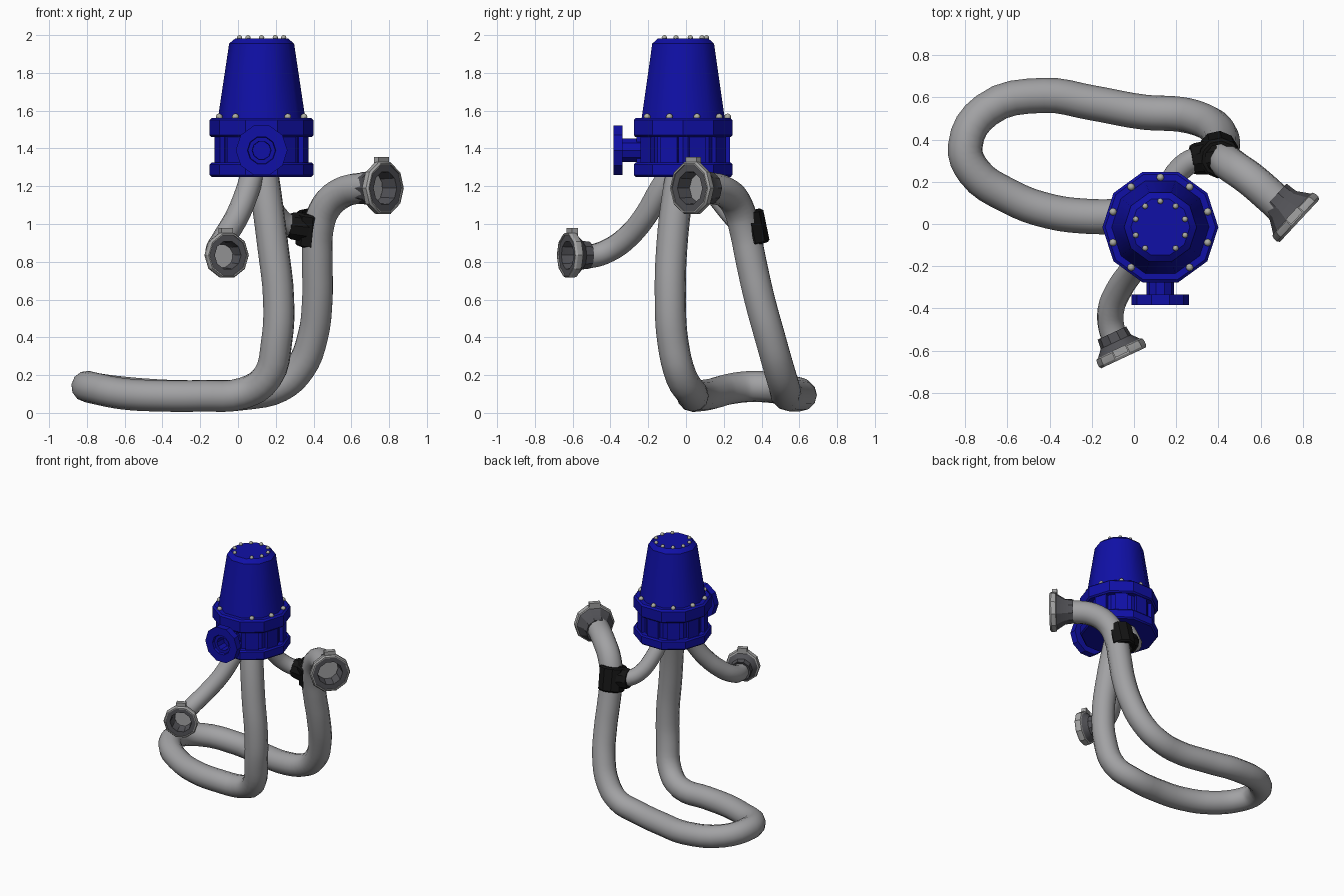
import bpy, bmesh, math
from mathutils import Vector, Matrix

if "Cube" in bpy.data.objects:
    bpy.data.objects.remove(bpy.data.objects["Cube"])


def material(name, rgb):
    m = bpy.data.materials.new(name)
    m.diffuse_color = (*rgb, 1)
    m.use_nodes = True
    m.node_tree.nodes["Principled BSDF"].inputs["Base Color"].default_value = m.diffuse_color
    return m


BLUE = material("blue_paint", (0.005, 0.005, 0.38))
HOSE = material("hose_grey", (0.36, 0.36, 0.37))
DARK = material("dark_grey", (0.085, 0.085, 0.095))
RING = material("ring_grey", (0.37, 0.37, 0.37))
BLACK = material("black_rubber", (0.007, 0.007, 0.007))
STEEL = material("bolt_steel", (0.42, 0.42, 0.37))

CX, CY = 0.125, -0.015          # vertical axis of the pump body


def finish(name, bm, mat, matrix=Matrix(), angle=30):
    bmesh.ops.remove_doubles(bm, verts=bm.verts, dist=1e-5)
    bmesh.ops.recalc_face_normals(bm, faces=bm.faces)
    mesh = bpy.data.meshes.new(name)
    bm.to_mesh(mesh)
    bm.free()
    ob = bpy.data.objects.new(name, mesh)
    bpy.context.collection.objects.link(ob)
    ob.matrix_world = matrix
    mesh.materials.append(mat)
    select(ob)
    bpy.ops.object.shade_smooth_by_angle(angle=math.radians(angle))
    return ob


def select(ob):
    bpy.ops.object.select_all(action='DESELECT')
    ob.select_set(True)
    bpy.context.view_layer.objects.active = ob


def lathe(name, profile, mat, matrix, closed=False, sides=10, angle=30):
    """Turn (radius, height) points around local z."""
    bm = bmesh.new()
    rings = [[bm.verts.new((r * math.cos(math.tau * i / sides),
                            r * math.sin(math.tau * i / sides), z))
              for i in range(sides)] for r, z in profile]
    pairs = list(zip(rings, rings[1:]))
    if closed:
        pairs.append((rings[-1], rings[0]))
    for a, b in pairs:
        for i in range(sides):
            j = (i + 1) % sides
            bm.faces.new((a[i], a[j], b[j], b[i]))
    return finish(name, bm, mat, matrix, angle)


def aim(origin, axis):
    return Matrix.Translation(origin) @ Vector(axis).to_track_quat('Z', 'Y').to_matrix().to_4x4()


def box(bm, size, matrix):
    bmesh.ops.create_cube(bm, size=1, matrix=matrix @ Matrix.Diagonal((*size, 1)))


def hose(name, points, radius):
    cu = bpy.data.curves.new(name, 'CURVE')
    cu.dimensions = '3D'
    cu.bevel_depth, cu.bevel_resolution = radius, 4
    cu.resolution_u, cu.use_fill_caps = 4, True
    sp = cu.splines.new('BEZIER')
    sp.bezier_points.add(len(points) - 1)
    for bp, p in zip(sp.bezier_points, points):
        bp.co = p
        bp.handle_left_type = bp.handle_right_type = 'AUTO'
    ob = bpy.data.objects.new(name, cu)
    bpy.context.collection.objects.link(ob)
    select(ob)
    bpy.ops.object.convert(target='MESH')
    ob = bpy.context.object
    ob.data.materials.clear()
    ob.data.materials.append(HOSE)
    bpy.ops.object.shade_smooth_by_angle(angle=math.radians(50))


def coupling(name, face_centre, axis, R, length):
    """Flared socket with a light rim and a lug; axis points out of the mouth."""
    axis = Vector(axis).normalized()
    m = aim(Vector(face_centre) - axis * length, axis)
    L = length
    lathe(name + "_cone", [(.60 * R, 0), (.64 * R, L * .35), (.92 * R, L - .045), (.92 * R, L - .008),
                           (.62 * R, L - .008), (.55 * R, .03), (.45 * R, .01)], DARK, m, closed=True)
    lathe(name + "_rim", [(.88 * R, L - .05), (.97 * R, L - .045), (R, L - .03), (R, L - .012),
                          (.94 * R, L), (.88 * R, L)], RING, m, closed=True)
    bm = bmesh.new()
    box(bm, (.55 * R, .05, .035), Matrix.Translation((0, R - .005, L - .035)))
    finish(name + "_lug", bm, RING, m)


def bolts(name, ring_radius, z, size, count=10):
    """Ring of round bolts, leaving out the one at the front."""
    bm = bmesh.new()
    for i in range(count - 1):
        a = -math.pi / 2 + math.tau * (i + 1) / count
        bmesh.ops.create_uvsphere(bm, u_segments=8, v_segments=6, radius=size, matrix=Matrix.Translation(
            (CX + ring_radius * math.cos(a), CY + ring_radius * math.sin(a), z)))
    finish(name, bm, STEEL, angle=60)


centre = Matrix.Translation((CX, CY, 0))

# Pump body: lower flange, recessed waist, upper flange
lathe("pump_body", [(0, 1.25), (.265, 1.25), (.275, 1.26), (.275, 1.315), (.265, 1.325), (.232, 1.325),
                    (.232, 1.46), (.265, 1.46), (.275, 1.47), (.275, 1.55), (.262, 1.562), (0, 1.562)],
      BLUE, centre)

# Pads around the waist
bm = bmesh.new()
for i in range(10):
    turn = Matrix.Rotation(math.tau * (i + .5) / 10, 4, 'Z')
    box(bm, (.05, .09, .145), turn @ Matrix.Translation((.222, 0, 1.392)))
finish("waist_pads", bm, BLUE, centre)

# Tapered lid
lathe("lid", [(.232, 1.555), (.172, 1.955), (.14, 1.982), (0, 1.982)], BLUE, centre, angle=40)
bolts("lid_bolts", .123, 1.986, .014)
bolts("flange_bolts", .236, 1.567, .018)

# Front port with flange and stepped bore
lathe("front_port", [(0, 0), (.065, 0), (.065, .125), (.137, .125), (.137, .175), (.075, .175),
                     (.072, .155), (.05, .155), (.048, .08), (0, .08)], BLUE,
      aim((CX, -.21, 1.39), (0, -1, 0)))

# Long hose: down from the body, round the floor loop and up at the back right
hose("long_hose", [(.13, -.02, 1.28), (.145, -.04, 1.18), (.185, -.075, .88), (.215, -.083, .6),
                   (.205, -.07, .38), (.155, -.025, .19), (.03, .03, .105), (-.2, .035, .09),
                   (-.4, .06, .09), (-.6, .135, .1), (-.76, .25, .13), (-.8, .37, .14),
                   (-.7, .54, .12), (-.43, .61, .095), (-.2, .575, .09), (.05, .53, .10),
                   (.22, .52, .14), (.33, .49, .24), (.395, .445, .4), (.42, .39, .6),
                   (.42, .345, .8), (.425, .31, .97), (.465, .275, 1.09), (.55, .215, 1.165),
                   (.66, .12, 1.19), (.71, .075, 1.19)], .083)
coupling("back_coupling", (.785, .015, 1.19), (.73, -.68, 0), .145, .165)

# Short hose to the front left
hose("front_hose", [(.08, -.07, 1.28), (.055, -.13, 1.19), (.0, -.21, 1.05), (-.07, -.31, .93),
                    (-.11, -.41, .86), (-.105, -.5, .83), (-.085, -.55, .83)], .063)
coupling("front_coupling", (-.05, -.635, .835), (.42, -.9, 0), .124, .13)

# Branch hose joined to the long hose with a black saddle clamp
hose("branch_hose", [(.14, .07, 1.28), (.165, .17, 1.14), (.22, .26, 1.03), (.29, .305, .99),
                     (.39, .32, .98)], .057)
lathe("clamp_sleeve", [(.086, -.09), (.097, -.08), (.099, .08), (.086, .09), (.07, .09), (.07, -.09)],
      BLACK, aim((.402, .33, .975), (.05, -.22, 1)), closed=True)
lathe("clamp_branch", [(0, 0), (.085, 0), (.075, .1), (.066, .12), (0, .12)], BLACK,
      aim((.39, .32, .98), (-1, -.12, .1)))
